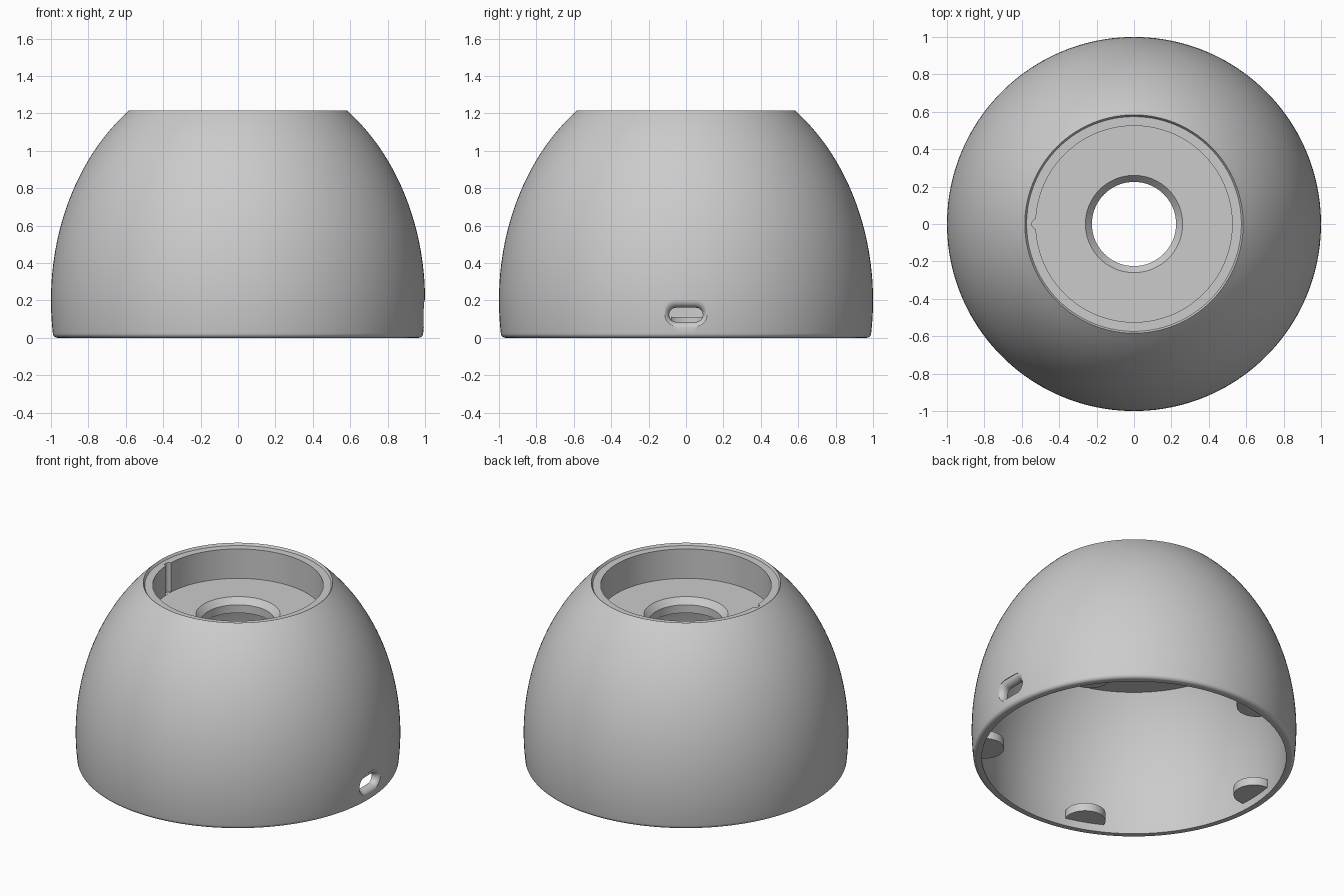
import bpy, bmesh, math
from mathutils import Vector

cube = bpy.data.objects.get("Cube")
if cube:
    bpy.data.objects.remove(cube, do_unlink=True)

grey = bpy.data.materials.new("mid_grey")
grey.use_nodes = True
colour = (0.6, 0.6, 0.6, 1)
grey.diffuse_color = colour
grey.node_tree.nodes["Principled BSDF"].inputs["Base Color"].default_value = colour


def finish(bm, name):
    bmesh.ops.recalc_face_normals(bm, faces=bm.faces)
    mesh = bpy.data.meshes.new(name)
    bm.to_mesh(mesh)
    bm.free()
    mesh.materials.append(grey)
    obj = bpy.data.objects.new(name, mesh)
    bpy.context.collection.objects.link(obj)
    return obj


def lathe(points, name, steps=160):
    bm = bmesh.new()
    verts = [bm.verts.new((r, 0, z)) for r, z in points]
    edges = [bm.edges.new((verts[i - 1], verts[i])) for i in range(len(verts))]
    bmesh.ops.spin(bm, geom=verts + edges, axis=(0, 0, 1), cent=(0, 0, 0),
                   angle=math.tau, steps=steps, use_merge=True)
    bmesh.ops.remove_doubles(bm, verts=bm.verts, dist=1e-5)
    return finish(bm, name)


def loft(rings, name):
    bm = bmesh.new()
    loops = [[bm.verts.new(p) for p in ring] for ring in rings]
    for a, b in zip(loops, loops[1:]):
        for i in range(len(a)):
            bm.faces.new((a[i - 1], a[i], b[i], b[i - 1]))
    bm.faces.new(loops[0])
    bm.faces.new(loops[-1])
    return finish(bm, name)


def apply_boolean(obj, other, operation):
    mod = obj.modifiers.new("boolean", "BOOLEAN")
    mod.operation, mod.solver, mod.object = operation, "EXACT", other
    bpy.context.view_layer.objects.active = obj
    bpy.ops.object.modifier_apply(modifier=mod.name)
    bpy.data.objects.remove(other, do_unlink=True)


def outer_radius(z):
    return math.sqrt(1 - ((z - 0.2) / 1.25) ** 2)


def circle(r, z, x=0, y=0, n=48):
    return [(x + r * math.cos(math.tau * i / n), y + r * math.sin(math.tau * i / n), z)
            for i in range(n)]


def pill(x, half_w, half_h, zc, n=16):
    ring = []
    for side in (1, -1):
        for i in range(n + 1):
            a = side * math.pi / 2 - math.pi * i / n
            a = math.pi / 2 - math.pi * i / n + (0 if side == 1 else math.pi)
            ring.append((x, side * (half_w - half_h) + half_h * math.cos(a),
                         zc + half_h * math.sin(a)))
    ring.reverse()
    return ring


# Dome shell: top socket, outer skin, rounded foot, inner skin, flat ceiling
N = 32
profile = [(0.225, 0.905), (0.225, 0.96), (0.26, 1.0), (0.525, 1.0), (0.525, 1.2), (0.574, 1.2)]
profile += [(outer_radius(z), z) for z in (1.215 - 1.19 * i / N for i in range(N + 1))]
foot = 0.025
foot_r = outer_radius(foot)
profile += [(foot_r - foot + foot * math.cos(a), foot - foot * math.sin(a))
            for a in (math.pi / 2 * i / 6 for i in range(1, 7))]
profile += [(outer_radius(z) - 0.05 - 0.012 * z, z) for z in (0.905 * i / 24 for i in range(25))]
dome = lathe(profile, "dome_shell")

# Alignment groove in the socket wall
apply_boolean(dome, loft([circle(0.028, 1.0005, -0.518), circle(0.028, 1.3, -0.518)],
                         "groove_cutter"), "DIFFERENCE")

# Cable slot with a rounded funnel mouth
sections = [pill(0.8, 0.09, 0.038, 0.123)]
for i in range(9):
    a = math.pi / 2 * i / 8
    flare = 0.04 * (1 - math.cos(a))
    sections.append(pill(0.955 + 0.04 * math.sin(a), 0.09 + flare, 0.038 + flare, 0.123))
sections.append(pill(1.1, 0.13, 0.078, 0.123))
apply_boolean(dome, loft(sections, "slot_cutter"), "DIFFERENCE")

# Five half-round lugs on the inner wall
for i in range(5):
    a = math.radians(33 + 72 * i)
    x, y = 0.925 * math.cos(a), 0.925 * math.sin(a)
    lug = loft([circle(0.125, 0.055, x, y), circle(0.125, 0.11, x, y)], "inner_lug")
    bm = bmesh.new()
    bm.from_mesh(lug.data)
    # Trim the half that would pass through the wall
    bmesh.ops.bisect_plane(bm, geom=bm.verts[:] + bm.edges[:] + bm.faces[:],
                           plane_co=Vector((x, y, 0)) * 1.025,
                           plane_no=(math.cos(a), math.sin(a), 0), clear_outer=True)
    bmesh.ops.holes_fill(bm, edges=[e for e in bm.edges if e.is_boundary])
    bm.to_mesh(lug.data)
    bm.free()
    apply_boolean(dome, lug, "UNION")

bpy.ops.object.select_all(action="DESELECT")
dome.select_set(True)
bpy.context.view_layer.objects.active = dome
bpy.ops.object.shade_smooth_by_angle(angle=math.radians(30))
